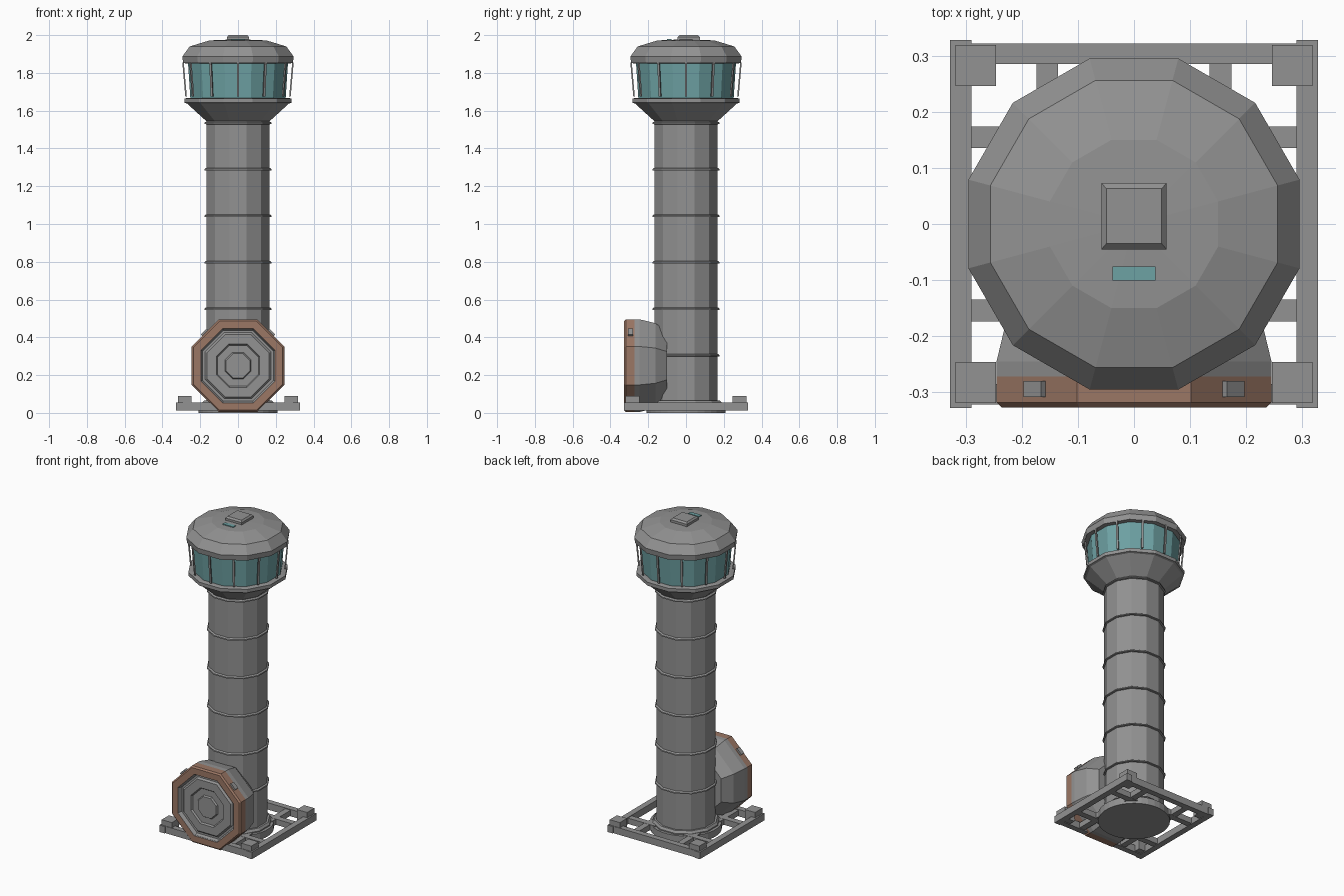
import bpy, bmesh
from math import pi, cos, sin, radians
from mathutils import Matrix, Vector

cube = bpy.data.objects.get("Cube")
if cube:
    bpy.data.objects.remove(cube, do_unlink=True)


def material(name, rgb):
    m = bpy.data.materials.new(name)
    m.use_nodes = True
    color = (*rgb, 1.0)
    m.diffuse_color = color
    m.node_tree.nodes["Principled BSDF"].inputs["Base Color"].default_value = color
    return m


GREY = material("grey_metal", (0.29, 0.29, 0.29))
TEAL = material("teal_glass", (0.155, 0.36, 0.37))
RUST = material("rust_orange", (0.33, 0.185, 0.13))


def finish(name, bm, *mats):
    bmesh.ops.recalc_face_normals(bm, faces=bm.faces)
    mesh = bpy.data.meshes.new(name)
    bm.to_mesh(mesh)
    bm.free()
    for m in mats:
        mesh.materials.append(m)
    ob = bpy.data.objects.new(name, mesh)
    bpy.context.collection.objects.link(ob)
    return ob


def lathe(profile, sides):
    """Spin (flat-to-centre radius, height) points into a closed prism stack."""
    bm = bmesh.new()
    rings = []
    for a, z in profile:
        r = a / cos(pi / sides)
        angles = [(i + 0.5) * 2 * pi / sides for i in range(sides)]
        rings.append([bm.verts.new((r * cos(t), r * sin(t), z)) for t in angles])
    for lo, hi in zip(rings, rings[1:]):
        for i in range(sides):
            j = (i + 1) % sides
            bm.faces.new((lo[i], lo[j], hi[j], hi[i]))
    bm.faces.new(rings[0])
    bm.faces.new(rings[-1])
    return bm


def add_box(bm, lo, hi):
    lo, hi = Vector(lo), Vector(hi)
    mat = Matrix.Translation((lo + hi) / 2) @ Matrix.Diagonal((*(hi - lo), 1))
    return bmesh.ops.create_cube(bm, size=1, matrix=mat)["verts"]


# Shaft with a raised band at the foot of every section
shaft = [(0.168, 0.03)]
for k in range(6):
    z = 0.298 + 0.246 * k
    shaft += [(0.168, z), (0.178, z + 0.002), (0.177, z + 0.009), (0.168, z + 0.015)]
shaft.append((0.168, 1.56))
finish("tower_shaft", lathe(shaft, 12), GREY)
finish("foot_ring", lathe([(0.19, 0.03), (0.19, 0.052), (0.18, 0.066)], 12), GREY)
finish("foot_disc", lathe([(0.208, 0.0), (0.208, 0.045)], 32), GREY)

# Head: flared platform, glass band and roof
finish("head_platform", lathe([(0.166, 1.543), (0.27, 1.638), (0.283, 1.642),
                               (0.283, 1.664), (0.265, 1.668)], 12), GREY)
finish("window_glass", lathe([(0.252, 1.66), (0.265, 1.86)], 12), TEAL)
finish("roof", lathe([(0.27, 1.85), (0.29, 1.852), (0.295, 1.886), (0.256, 1.94),
                      (0.15, 1.972), (0.03, 1.977)], 12), GREY)

# Leaning window bars, one in front of each glass face
bm = bmesh.new()
for k in range(12):
    verts = add_box(bm, (0.271, -0.006, 1.675), (0.279, 0.006, 1.856))
    for v in verts:
        if v.co.z > 1.8:
            v.co.x += 0.016
    bmesh.ops.rotate(bm, verts=verts, matrix=Matrix.Rotation(k * pi / 6, 3, 'Z'))
finish("window_bars", bm, GREY)

# Roof hatch with bevelled top, and a small skylight
bm = bmesh.new()
for v in add_box(bm, (-0.058, -0.045, 1.96), (0.058, 0.073, 1.99)):
    pass
top = [f for f in bm.faces if f.normal.z > 0.9]
new = bmesh.ops.extrude_face_region(bm, geom=top)["geom"]
bmesh.ops.delete(bm, geom=top, context='FACES')
for v in new:
    if isinstance(v, bmesh.types.BMVert):
        v.co = (v.co.x * 0.85, 0.014 + (v.co.y - 0.014) * 0.83, 2.0)
finish("roof_hatch", bm, GREY)
bm = bmesh.new()
add_box(bm, (-0.038, -0.101, 1.965), (0.038, -0.076, 1.979))
finish("skylight", bm, TEAL)

# Octagonal hatch drum on the front, rust coloured around the rim
drum = lathe([(0.18, 0.10), (0.225, 0.162), (0.245, 0.245), (0.245, 0.272),
              (0.245, 0.318), (0.236, 0.327), (0.197, 0.327), (0.187, 0.303),
              (0.175, 0.303), (0.165, 0.314), (0.115, 0.314), (0.108, 0.304),
              (0.07, 0.304), (0.064, 0.314)], 8)
for f in drum.faces:
    c = f.calc_center_median()
    rim = c.z > 0.272 and c.xy.length > 0.2
    f.material_index = 1 if rim else 0
to_front = Matrix.Translation((0, 0, 0.25)) @ Matrix.Rotation(radians(90), 4, 'X')
bmesh.ops.transform(drum, matrix=to_front, verts=drum.verts)
finish("front_drum", drum, GREY, RUST)

# Clips on the upper slanted sides of the drum
bm = bmesh.new()
for side in (-1, 1):
    verts = add_box(bm, (-0.022, -0.308, 0.235), (0.022, -0.28, 0.257))
    bmesh.ops.rotate(bm, verts=verts, matrix=Matrix.Rotation(side * pi / 4, 3, 'Y'))
    bmesh.ops.translate(bm, verts=verts, vec=(0, 0, 0.25))
finish("drum_clips", bm, GREY)

# Base frame: side rails, end rails, struts to the foot and corner blocks
bm = bmesh.new()
Z0, Z1 = 0.012, 0.056


def span(a, b, s):
    return (a, b) if s > 0 else (-b, -a)


for s in (-1, 1):
    x0, x1 = span(0.29, 0.328, s)
    add_box(bm, (x0, -0.328, Z0), (x1, 0.328, Z1))
    y0, y1 = span(0.285, 0.322, s)
    add_box(bm, (-0.29, y0, Z0), (0.29, y1, Z1))
    for t in (-1, 1):
        a0, a1 = span(0.135, 0.174, t)
        b0, b1 = span(0.1, 0.29, s)
        add_box(bm, (b0, a0, Z0 + 0.003), (b1, a1, Z1 - 0.004))
        add_box(bm, (a0, b0, Z0 + 0.004), (a1, b1, Z1 - 0.005))
        c0, c1 = span(0.246, 0.318, s)
        d0, d1 = span(0.246, 0.319, t)
        add_box(bm, (c0, d0, 0.016), (c1, d1, 0.09))
finish("base_frame", bm, GREY)
